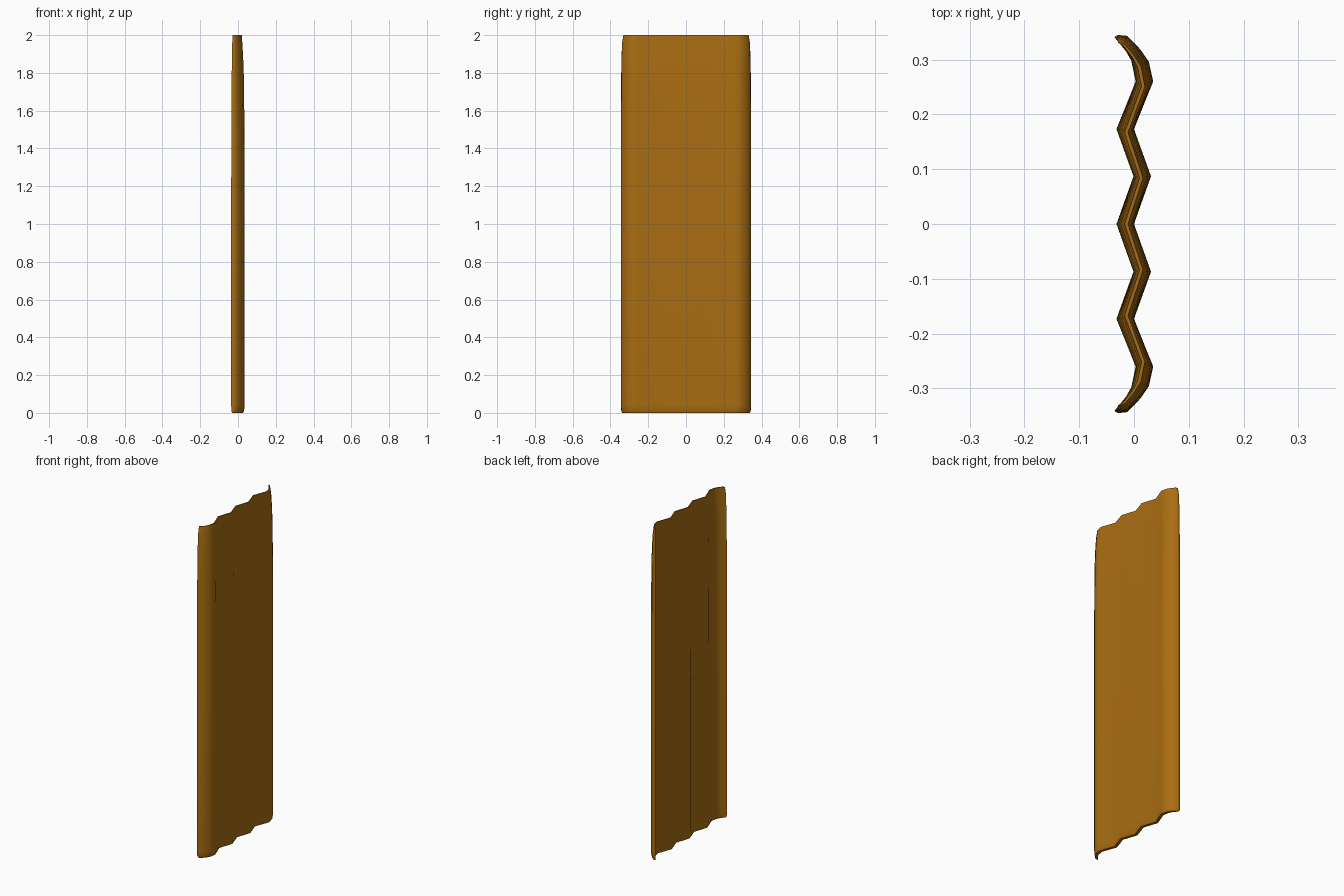
import bpy, bmesh, math

if "Cube" in bpy.data.objects:
    bpy.data.objects.remove(bpy.data.objects["Cube"])

# Half cross-section (y >= 0): (front x, front y, back x, back y)
half = [
    (-0.029, 0.345, -0.036, 0.341),
    (-0.012, 0.343, -0.029, 0.333),
    (0.012, 0.318, -0.014, 0.314),
    (0.027, 0.296, -0.005, 0.298),
    (0.035, 0.260, 0.003, 0.260),
    (0.000, 0.173, -0.032, 0.173),
    (0.031, 0.087, -0.001, 0.087),
]
pairs = half + [(0.0, 0.0, -0.032, 0.0)] + [(a, -b, c, -d) for a, b, c, d in reversed(half)]

# Levels: (z, thickness factor, fold depth factor, width factor)
levels = [
    (0.0, 0.55, 0.92, 0.985),
    (0.012, 0.85, 0.98, 0.995),
    (0.04, 1.0, 1.0, 1.0),
    (1.0, 1.0, 1.0, 1.0),
    (1.4, 0.97, 0.99, 1.0),
    (1.65, 0.90, 0.97, 0.997),
    (1.80, 0.78, 0.94, 0.995),
    (1.88, 0.62, 0.92, 0.992),
    (1.96, 0.35, 0.90, 0.985),
    (2.0, 0.20, 0.88, 0.965),
]


def ring(bm, z, thick, depth, width):
    """One closed cross-section loop, thinned around its centre line."""
    front, back = [], []
    for fx, fy, bx, by in pairs:
        mx, my = (fx + bx) / 2, (fy + by) / 2
        hx, hy = (fx - bx) / 2 * thick, (fy - by) / 2 * thick
        front.append(bm.verts.new((mx * depth + hx, (my + hy) * width, z)))
        back.append(bm.verts.new((mx * depth - hx, (my - hy) * width, z)))
    return front + back[::-1]


# Folded panel: lofted rings
bm = bmesh.new()
rings = [ring(bm, *lv) for lv in levels]
n = len(rings[0])
for lo, hi in zip(rings, rings[1:]):
    for i in range(n):
        j = (i + 1) % n
        bm.faces.new((lo[i], lo[j], hi[j], hi[i]))

# Top and bottom caps as strips of quads
for r in (rings[0], rings[-1]):
    for i in range(len(pairs) - 1):
        bm.faces.new((r[i], r[i + 1], r[n - 2 - i], r[n - 1 - i]))
bmesh.ops.recalc_face_normals(bm, faces=bm.faces)

mesh = bpy.data.meshes.new("folded_panel")
bm.to_mesh(mesh)
bm.free()
panel = bpy.data.objects.new("folded_panel", mesh)
bpy.context.collection.objects.link(panel)

# Colour
mat = bpy.data.materials.new("amber_brown")
mat.diffuse_color = (0.40, 0.155, 0.006, 1)
mat.use_nodes = True
mat.node_tree.nodes["Principled BSDF"].inputs["Base Color"].default_value = mat.diffuse_color
mesh.materials.append(mat)

# Soft folds, crisp rims
bpy.context.view_layer.objects.active = panel
panel.select_set(True)
bpy.ops.object.shade_smooth_by_angle(angle=math.radians(55))
